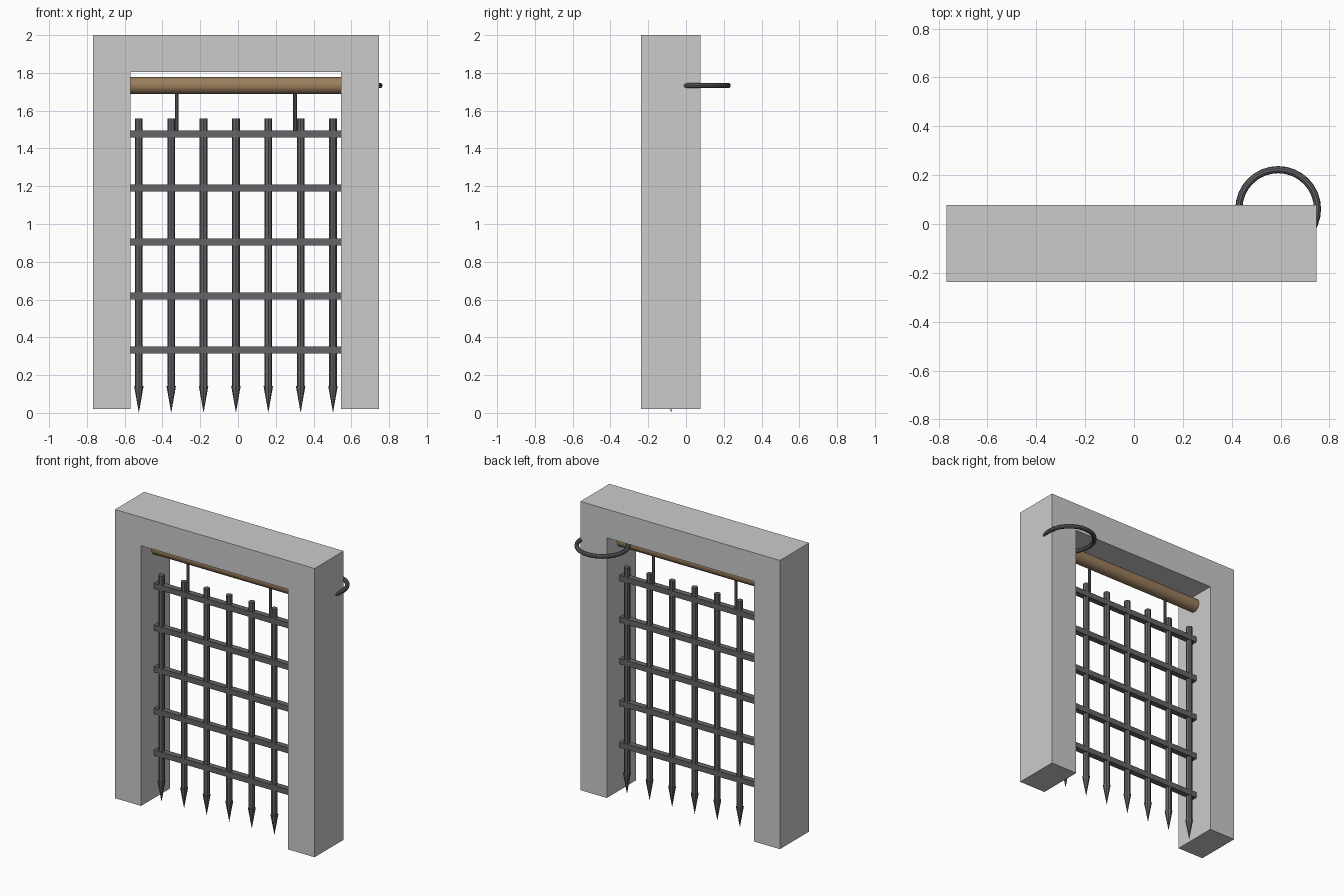
import bpy, bmesh
from math import pi

if "Cube" in bpy.data.objects:
    bpy.data.objects.remove(bpy.data.objects["Cube"])

CX, CY = -0.011, -0.079          # centre of the gateway
X0, X1 = -0.569, 0.546           # opening sides


def material(name, colour):
    m = bpy.data.materials.new(name)
    m.diffuse_color = (*colour, 1)
    m.use_nodes = True
    m.node_tree.nodes["Principled BSDF"].inputs["Base Color"].default_value = m.diffuse_color
    return m


iron = material("iron", (0.13, 0.13, 0.14))
wood = material("wood", (0.33, 0.21, 0.11))


def finish(name, mat=None, smooth=False):
    ob = bpy.context.object
    ob.name = name
    if mat:
        ob.data.materials.append(mat)
    if smooth:
        bpy.ops.object.shade_smooth_by_angle()
    return ob


def rod(name, loc, r, length, sides, mat, rot=(0, 0, 0), smooth=False):
    bpy.ops.mesh.primitive_cylinder_add(vertices=sides, radius=r, depth=length,
                                        location=loc, rotation=rot)
    return finish(name, mat, smooth)


# stone gateway: one arch-shaped profile extruded in depth
profile = [(-0.767, 0.02), (X0, 0.02), (X0, 1.804), (X1, 1.804),
           (X1, 0.02), (0.747, 0.02), (0.747, 2.0), (-0.767, 2.0)]
bm = bmesh.new()
face = bm.faces.new([bm.verts.new((x, -0.237, z)) for x, z in profile])
ext = bmesh.ops.extrude_face_region(bm, geom=[face])
bmesh.ops.translate(bm, vec=(0, 0.315, 0),
                    verts=[v for v in ext["geom"] if isinstance(v, bmesh.types.BMVert)])
bmesh.ops.recalc_face_normals(bm, faces=bm.faces)
mesh = bpy.data.meshes.new("stone_frame")
bm.to_mesh(mesh)
bm.free()
bpy.context.collection.objects.link(bpy.data.objects.new("stone_frame", mesh))

# vertical bars with spear points
for i in range(7):
    x = CX + (i - 3) * 0.1713
    rod(f"vertical_bar_{i}", (x, CY, 0.849), 0.0205, 1.418, 8, iron)
    bpy.ops.mesh.primitive_cone_add(vertices=8, radius1=0.025, radius2=0, depth=0.142,
                                    location=(x, CY, 0.071), rotation=(pi, 0, 0))
    finish(f"spike_{i}", iron)

# horizontal bars
for i in range(5):
    bpy.ops.mesh.primitive_cube_add(size=1, location=(CX, CY, 0.333 + i * 0.2858))
    bpy.context.object.scale = (X1 - X0 + 0.01, 0.04, 0.038)
    finish(f"horizontal_bar_{i}", iron)

# winding beam and the two lifting rods hanging from it
rod("winding_beam", (CX, CY, 1.733), 0.045, X1 - X0 + 0.01, 24, wood, (0, pi / 2, 0), True)
for side in (-1, 1):
    rod("lifting_rod", (CX + side * 0.313, CY, 1.61), 0.0095, 0.24, 8, iron)

# pull ring through the rear of the right post
bpy.ops.mesh.primitive_torus_add(major_segments=32, minor_segments=10,
                                 major_radius=0.161, minor_radius=0.0145,
                                 location=(0.59, 0.0615, 1.733))
finish("pull_ring", iron, True)
